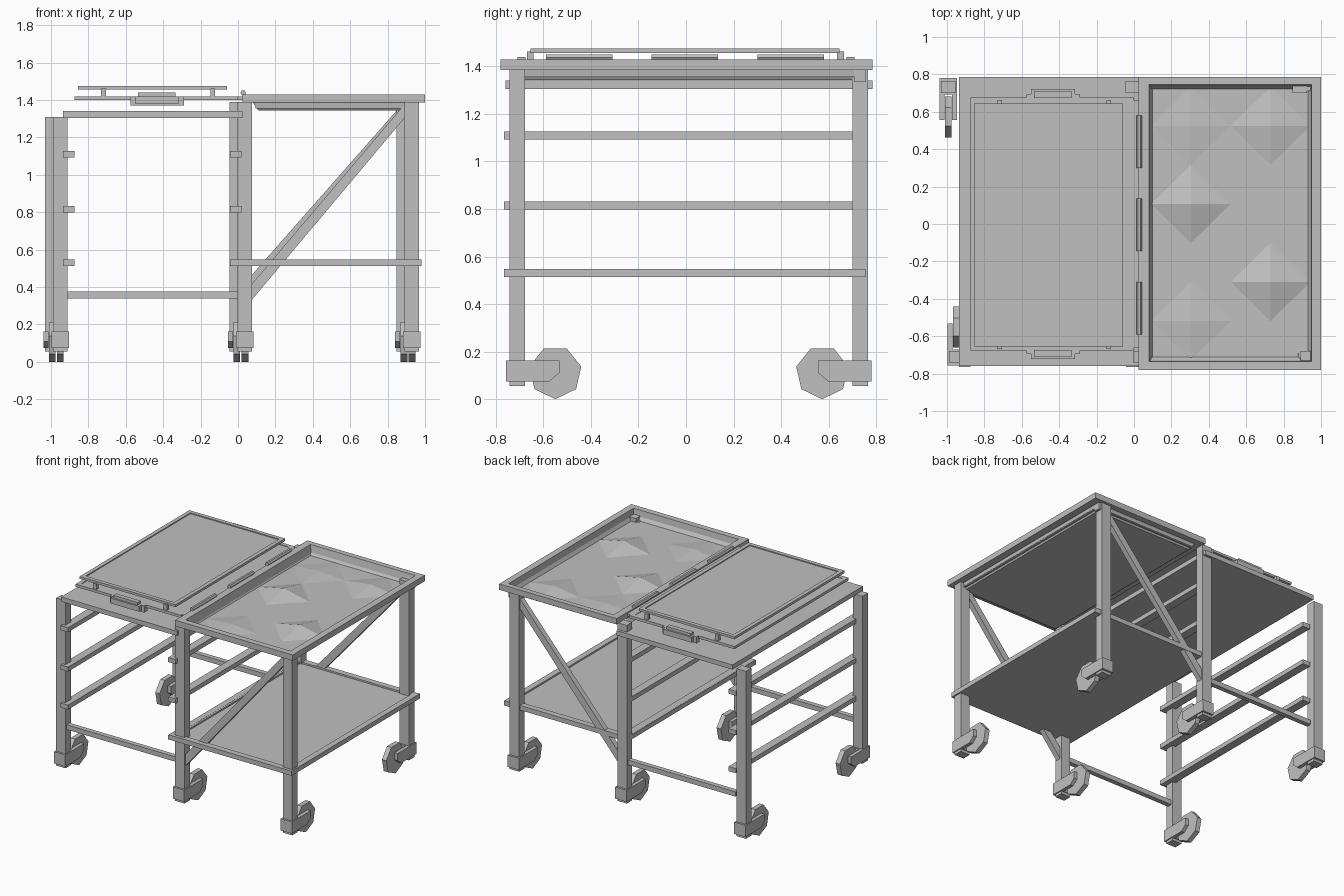
import bpy, bmesh, math
from mathutils import Matrix, Vector

cube = bpy.data.objects.get("Cube")
if cube:
    bpy.data.objects.remove(cube, do_unlink=True)

steel = bpy.data.materials.new("brushed grey")
colour = (0.53, 0.53, 0.53, 1)
steel.use_nodes = True
steel.diffuse_color = colour
steel.node_tree.nodes["Principled BSDF"].inputs["Base Color"].default_value = colour


def finish(name, bm, fix_normals=True):
    if fix_normals:
        bmesh.ops.recalc_face_normals(bm, faces=bm.faces)
    mesh = bpy.data.meshes.new(name)
    bm.to_mesh(mesh)
    bm.free()
    mesh.materials.append(steel)
    obj = bpy.data.objects.new(name, mesh)
    bpy.context.collection.objects.link(obj)
    return obj


def box(name, x, y, z):
    """Box between pairs of limits on each axis."""
    bm = bmesh.new()
    centre = [(a + b) / 2 for a, b in (x, y, z)]
    size = [b - a for a, b in (x, y, z)]
    bmesh.ops.create_cube(bm, size=1, matrix=Matrix.Translation(centre) @ Matrix.Diagonal(size + [1]))
    return finish(name, bm)


def extrude_profile(name, points, axis, low, high):
    """Prism from a flat outline, pushed along x (0) or y (1)."""
    bm = bmesh.new()
    place = lambda a, b, t: (t, a, b) if axis == 0 else (a, t, b)
    face = bm.faces.new([bm.verts.new(place(a, b, low)) for a, b in points])
    grown = bmesh.ops.extrude_face_region(bm, geom=[face])["geom"]
    step = Vector(place(0, 0, high - low))
    bmesh.ops.translate(bm, vec=step, verts=[v for v in grown if isinstance(v, bmesh.types.BMVert)])
    return finish(name, bm)


def rect_loft(name, rings, cap_start=True):
    """Bridge rectangles (x0, x1, y0, y1, z) into one shell."""
    bm = bmesh.new()
    loops = []
    for x0, x1, y0, y1, z in rings:
        loops.append([bm.verts.new((x, y, z)) for x, y in ((x0, y0), (x1, y0), (x1, y1), (x0, y1))])
    for a, b in zip(loops, loops[1:]):
        for i in range(4):
            j = (i + 1) % 4
            bm.faces.new((a[i], a[j], b[j], b[i]))
    if cap_start:
        bm.faces.new(loops[0])
    bm.faces.new(loops[-1])
    return finish(name, bm)


def inset_panel(name, x, y, z, rim, depth):
    """Slab whose top is recessed inside a narrow rim."""
    x0, x1, y0, y1 = *x, *y
    inner = (x0 + rim, x1 - rim, y0 + rim, y1 - rim)
    return rect_loft(name, [(*inner, z[1] - depth), (*inner, z[1]),
                            (x0, x1, y0, y1, z[1]), (x0, x1, y0, y1, z[0])])


# Legs with forks and seven-sided wheels; wheels trail towards the middle
columns = {"right": (-0.95, 1.31), "middle": (0.037, 1.39), "left": (0.93, 1.39)}
for side, (cx, top) in columns.items():
    for end, leg_y, inward, shift in (("front", -0.71, 1, 0), ("back", 0.733, -1, -0.043)):
        x = cx + shift
        label = f"{end}_{side}"
        box(f"{label}_leg", (x - 0.039, x + 0.039), (leg_y - 0.032, leg_y + 0.032), (0.055, top))
        wheel_y = leg_y + inward * 0.16
        spokes = [-math.pi / 2 + k * math.tau / 7 for k in range(7)]
        extrude_profile(f"{label}_wheel", [(wheel_y + 0.112 * math.cos(t), 0.112 + 0.112 * math.sin(t))
                                           for t in spokes], 0, x - 0.018, x + 0.018)
        fork = [(-0.047, 0.075), (0.135, 0.075), (0.177, 0.11), (0.177, 0.163), (-0.047, 0.163)]
        outline = [(leg_y + inward * a, b) for a, b in fork]
        for part, offset in (("outer", -0.034), ("inner", 0.034)):
            extrude_profile(f"{label}_{part}_fork", outline, 0, x + offset - 0.013, x + offset + 0.013)
        box(f"{label}_fork_block", (x - 0.045, x + 0.045),
            sorted((leg_y - inward * 0.047, leg_y + inward * 0.04)), (0.075, 0.163))

# Rack rails, lower stretchers and diagonal braces
for side, x in (("right", -0.905), ("middle", -0.012)):
    for level, z in enumerate((0.53, 0.815, 1.11)):
        box(f"{side}_rail_{level + 1}", (x - 0.031, x + 0.031), (-0.765, 0.745), (z - 0.017, z + 0.017))
for end, y, shift in (("front", -0.71, 0), ("back", 0.733, -0.043)):
    box(f"{end}_stretcher", (-0.915 + shift / 2, 0.01 + shift), (y - 0.018, y + 0.018), (0.34, 0.376))
    top_x = 0.9 + shift * 0.3
    slope = [(0.06 + shift, 0.315), (top_x, 1.315), (top_x, 1.365), (top_x - 0.02, 1.365), (0.06 + shift, 0.4)]
    extrude_profile(f"{end}_brace", slope, 1, y - 0.02, y + 0.02)
box("back_brace_end", (0.9, 0.945), (0.71, 0.755), (1.335, 1.386))

# Lower shelf and rack top
inset_panel("lower_shelf", (-0.04, 0.98), (-0.765, 0.755), (0.513, 0.548), 0.045, 0.012)
box("rack_top", (-0.935, 0.025), (-0.76, 0.785), (1.305, 1.34))

# Open tray with sloping pan
rect_loft("tray", [(0.095, 0.94, -0.725, 0.73, 1.355), (0.08, 0.95, -0.735, 0.745, 1.43),
                   (0.025, 1.0, -0.78, 0.785, 1.43), (0.025, 1.0, -0.78, 0.785, 1.386),
                   (0.08, 0.945, -0.73, 0.74, 1.386), (0.11, 0.92, -0.7, 0.71, 1.343)])

# Faceted fill in the tray, with a few low mounds
bm = bmesh.new()
bmesh.ops.create_grid(bm, x_segments=4, y_segments=7, size=1,
                      matrix=Matrix.Translation((0.517, 0.003, 1.36)) @ Matrix.Diagonal((0.426, 0.731, 1, 1)))
for x, y, rise in ((0.3, 0.1, 0.045), (0.3, 0.53, 0.015), (0.73, 0.53, 0.03),
                   (0.73, -0.31, 0.045), (0.3, -0.52, 0.02)):
    peak = min(bm.verts, key=lambda v: (v.co.xy - Vector((x, y))).length)
    peak.co.z += rise
    for face in list(peak.link_faces):
        if len(face.verts) == 4:
            bmesh.utils.face_split(face, *[e.other_vert(peak) for e in peak.link_edges if e in face.edges[:]])
finish("tray_fill", bm, False)

# Raised lid: lower plate, posts and upper plate
inset_panel("lid_lower_plate", (-0.875, 0.0), (-0.675, 0.675), (1.4, 1.42), 0.03, 0.004)
box("lid_hinge_strip", (-0.01, 0.027), (-0.66, 0.66), (1.4, 1.42))
inset_panel("lid_upper_plate", (-0.855, -0.06), (-0.655, 0.645), (1.457, 1.475), 0.03, 0.007)
for x in (-0.72, -0.135):
    for end, y in (("front", -0.655), ("back", 0.65)):
        box(f"{end}_lid_post", (x - 0.013, x + 0.013), (y - 0.014, y + 0.014), (1.415, 1.462))

# Stepped handles on both ends of the lid
for end, s in (("front", -1), ("back", 1)):
    reach = lambda a, b: sorted((s * a, s * b))
    box(f"{end}_handle_base", (-0.575, -0.29), reach(0.66, 0.695), (1.37, 1.42))
    box(f"{end}_handle_grip", (-0.55, -0.315), reach(0.69, 0.722), (1.38, 1.42))
    box(f"{end}_handle_top", (-0.535, -0.335), reach(0.675, 0.71), (1.415, 1.44))

# Hinge barrels between lid and tray
for y in (-0.45, -0.005, 0.44):
    barrel = [(0.028 + 0.015 * math.cos(k * math.tau / 6), 1.438 + 0.015 * math.sin(k * math.tau / 6))
              for k in range(6)]
    extrude_profile("hinge_barrel", barrel, 1, y - 0.14, y + 0.14)
